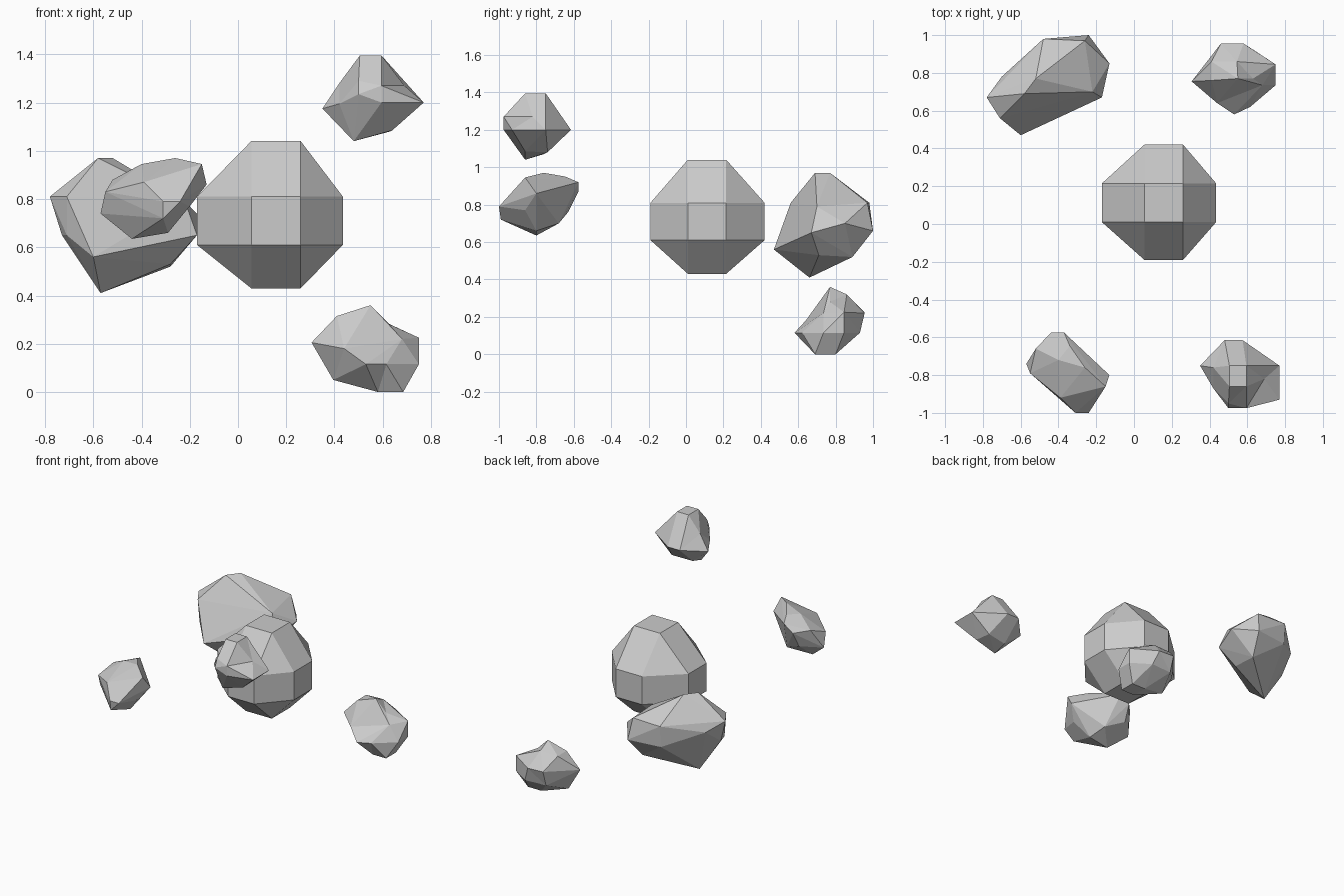
import bpy, bmesh
from itertools import product
from mathutils import Vector


def rock(name, pts, concave=False):
    """Wrap points in a faceted skin; concave rocks are wrapped as directions
    on a sphere first, so that dented points stay in the surface."""
    pts = [Vector(p) for p in pts]
    lo = Vector([min(p[i] for p in pts) for i in range(3)])
    hi = Vector([max(p[i] for p in pts) for i in range(3)])
    mid, size = (lo + hi) / 2, (hi - lo) / 2
    bm = bmesh.new()
    home = {}
    for p in pts:
        d = p - mid
        q = Vector([d[i] / size[i] for i in range(3)]).normalized() if concave else d
        home[bm.verts.new(q)] = d
    bmesh.ops.convex_hull(bm, input=list(bm.verts))
    loose = [v for v in bm.verts if not v.link_faces]
    bmesh.ops.delete(bm, geom=loose, context='VERTS')
    for v in bm.verts:
        v.co = home[v]
    bmesh.ops.dissolve_limit(bm, angle_limit=0.02, verts=list(bm.verts), edges=list(bm.edges))
    bmesh.ops.recalc_face_normals(bm, faces=list(bm.faces))
    me = bpy.data.meshes.new(name)
    bm.to_mesh(me)
    bm.free()
    ob = bpy.data.objects.new(name, me)
    ob.location = mid
    bpy.context.collection.objects.link(ob)
    return ob


# Central boulder: 26-sided solid, each axis has two outer and two inner levels
levels = [(-.17, .055, .26, .435), (-.19, .01, .215, .42), (.43, .61, .81, 1.04)]
core = []
for axis in range(3):
    core += product(*[(l[0], l[3]) if i == axis else (l[1], l[2])
                      for i, l in enumerate(levels)])
rock("central_boulder", core)

# Large rock at back left
rock("back_left_boulder", [
    (-.60, .47, .56), (-.57, .66, .41), (-.78, .67, .81), (-.71, .56, .81),
    (-.73, .65, .65), (-.71, .58, .65), (-.58, .69, .97), (-.52, .77, .97),
    (-.70, .78, .75), (-.48, .98, .81), (-.48, .97, .66), (-.24, 1.0, .66),
    (-.26, .97, .81), (-.13, .85, .70), (-.17, .67, .65), (-.22, .70, .79),
    (-.28, .89, .52), (-.28, .71, .53)])

# Elongated rock at front left
rock("front_left_rock", [
    (-.31, -1.0, .79), (-.24, -1.0, .79), (-.31, -.99, .72), (-.44, -.80, .635),
    (-.29, -.80, .66), (-.57, -.74, .74), (-.55, -.79, .83), (-.44, -.575, .87),
    (-.37, -.575, .92), (-.26, -.76, .97), (-.15, -.86, .945), (-.13, -.80, .86),
    (-.40, -.72, .945), (-.52, -.66, .88), (-.20, -.86, .77), (-.39, -.92, .87),
    (-.34, -.645, .95), (-.45, -.63, .76), (-.32, -.68, .70)])

# Upper rock at front right, dented on its right side
rock("front_right_rock", [
    (.505, -.86, 1.395), (.595, -.86, 1.395), (.505, -.75, 1.395), (.595, -.75, 1.395),
    (.35, -.75, 1.175), (.42, -.87, 1.195), (.50, -.975, 1.235), (.595, -.975, 1.20),
    (.595, -.975, 1.27), (.77, -.93, 1.20), (.77, -.75, 1.20), (.575, -.615, 1.20),
    (.48, -.615, 1.20), (.69, -.82, 1.27), (.50, -.95, 1.29), (.42, -.76, 1.28),
    (.48, -.86, 1.04), (.48, -.76, 1.07), (.64, -.86, 1.085), (.63, -.74, 1.08)], True)

# Lowest rock at back right, dented on its upper right
rock("back_right_rock", [
    (.305, .755, .205), (.53, .58, .115), (.615, .62, .115), (.44, .64, .18),
    (.55, .77, .36), (.41, .76, .315), (.41, .86, .315), (.545, .86, .32),
    (.46, .955, .225), (.58, .955, .22), (.75, .845, .225), (.75, .735, .115),
    (.75, .845, .115), (.685, .69, 0), (.58, .69, 0), (.685, .80, 0),
    (.58, .80, 0), (.395, .76, .05), (.63, .77, .28), (.68, .735, .22),
    (.46, .92, .115), (.62, .93, .115)], True)
